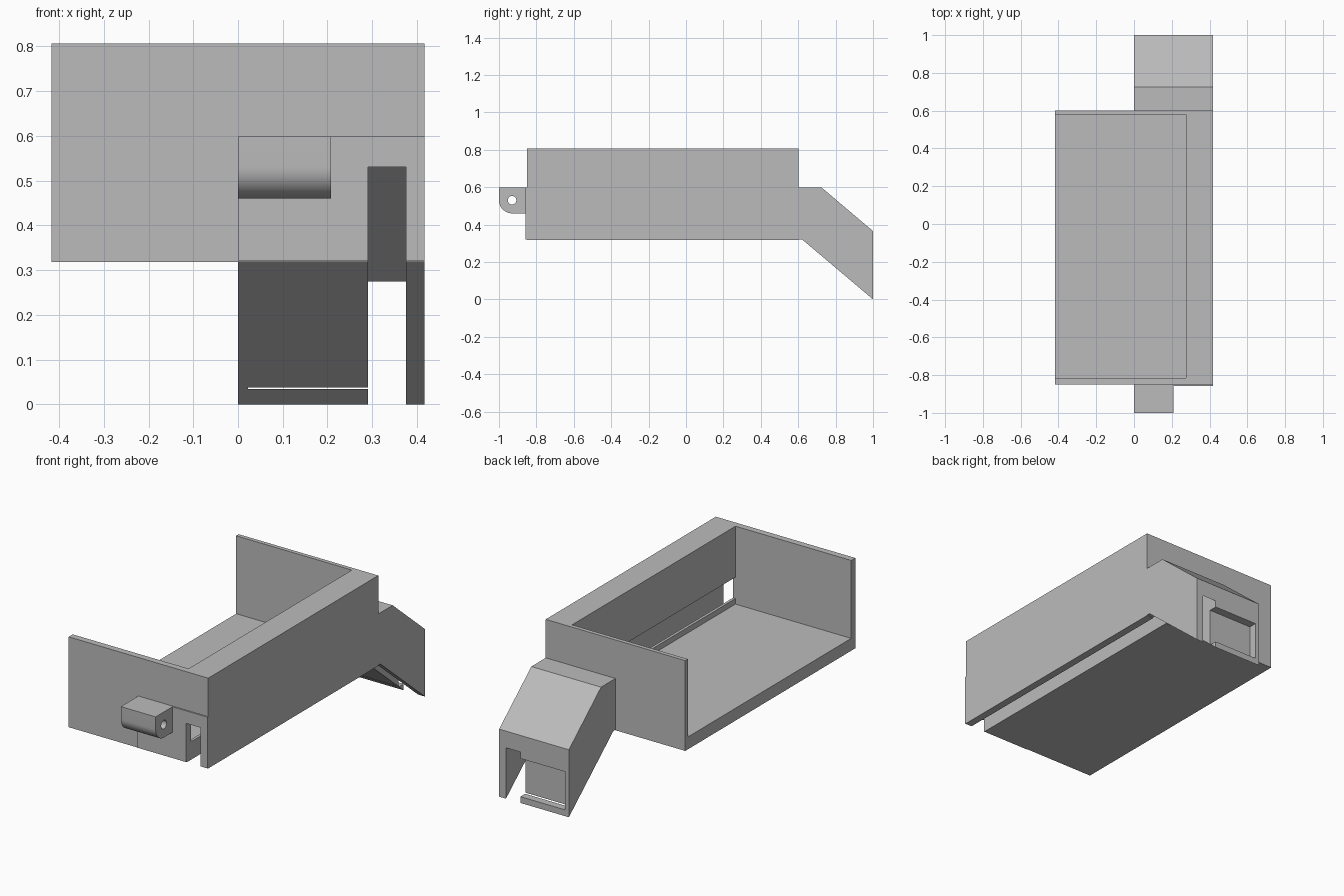
import bpy, bmesh, math

cube = bpy.data.objects.get("Cube")
if cube:
    bpy.data.objects.remove(cube, do_unlink=True)

grey = bpy.data.materials.new("plain grey")
grey.use_nodes = True
GREY = (0.5, 0.5, 0.5, 1)
grey.diffuse_color = GREY
grey.node_tree.nodes["Principled BSDF"].inputs["Base Color"].default_value = GREY


def extrude_x(name, profile, x0, x1):
    """Solid made from a (y, z) profile swept from x0 to x1."""
    bm = bmesh.new()
    face = bm.faces.new([bm.verts.new((x0, y, z)) for y, z in profile])
    swept = bmesh.ops.extrude_face_region(bm, geom=[face])["geom"]
    moved = [v for v in swept if isinstance(v, bmesh.types.BMVert)]
    bmesh.ops.translate(bm, verts=moved, vec=(x1 - x0, 0, 0))
    bmesh.ops.recalc_face_normals(bm, faces=bm.faces)
    mesh = bpy.data.meshes.new(name)
    bm.to_mesh(mesh)
    bm.free()
    mesh.materials.append(grey)
    obj = bpy.data.objects.new(name, mesh)
    bpy.context.collection.objects.link(obj)
    return obj


def block(name, x0, x1, y0, y1, z0, z1):
    return extrude_x(name, [(y0, z0), (y1, z0), (y1, z1), (y0, z1)], x0, x1)


def arc(cy, cz, r, start, end, n):
    angles = [math.radians(start + (end - start) * i / n) for i in range(n + 1)]
    return [(cy + r * math.cos(a), cz + r * math.sin(a)) for a in angles]


def combine(target, other, operation):
    mod = target.modifiers.new(operation.lower(), 'BOOLEAN')
    mod.operation, mod.solver, mod.object = operation, 'EXACT', other
    bpy.ops.object.select_all(action='DESELECT')
    bpy.context.view_layer.objects.active = target
    target.select_set(True)
    bpy.ops.object.modifier_apply(modifier=mod.name)
    bpy.data.objects.remove(other, do_unlink=True)


SIDE = 0.417              # half width
SLOT = (0.29, 0.376)      # cable channel in x

# Tray body joined with the duct that ends in a sloping spout
housing = block("tray_housing", -SIDE, SIDE, -0.85, 0.602, 0.318, 0.806)
duct = extrude_x("duct", [(-0.857, 0.321), (0.62, 0.321), (1, 0), (1, 0.365),
                          (0.725, 0.598), (-0.857, 0.598)], 0, SIDE)
combine(housing, duct, 'UNION')

# Hollow of the tray, open at the top and one side
combine(housing, block("tray_hollow", -0.6, 0.275, -0.815, 0.58, 0.385, 1), 'DIFFERENCE')

# Cable channel, open underneath and following the spout
channel = extrude_x("channel", [(-1.2, -0.2), (1.2, -0.2), (1.2, 0.105),
                                (0.7, 0.53), (-1.2, 0.53)], *SLOT)
combine(housing, channel, 'DIFFERENCE')

# Long opening between tray and channel, above a low lip
combine(housing, block("wall_opening", 0.25, 0.31, -0.815, 0.58, 0.415, 0.53), 'DIFFERENCE')

# Shallow window in the end of the spout
combine(housing, block("spout_window", 0.022, 0.31, 0.955, 1.1, 0.034, 0.24), 'DIFFERENCE')

# Hinge lug with a rounded lower edge and a pin hole
lug = extrude_x("hinge_lug", [(-0.857, 0.598), (-1, 0.598)]
                + arc(-0.93, 0.53, 0.07, 180, 270, 12) + [(-0.857, 0.46)], 0, 0.208)
combine(lug, extrude_x("pin_hole", arc(-0.93, 0.53, 0.023, 0, 345, 23), -0.1, 0.4), 'DIFFERENCE')
bpy.ops.object.shade_smooth_by_angle(angle=math.radians(30))
